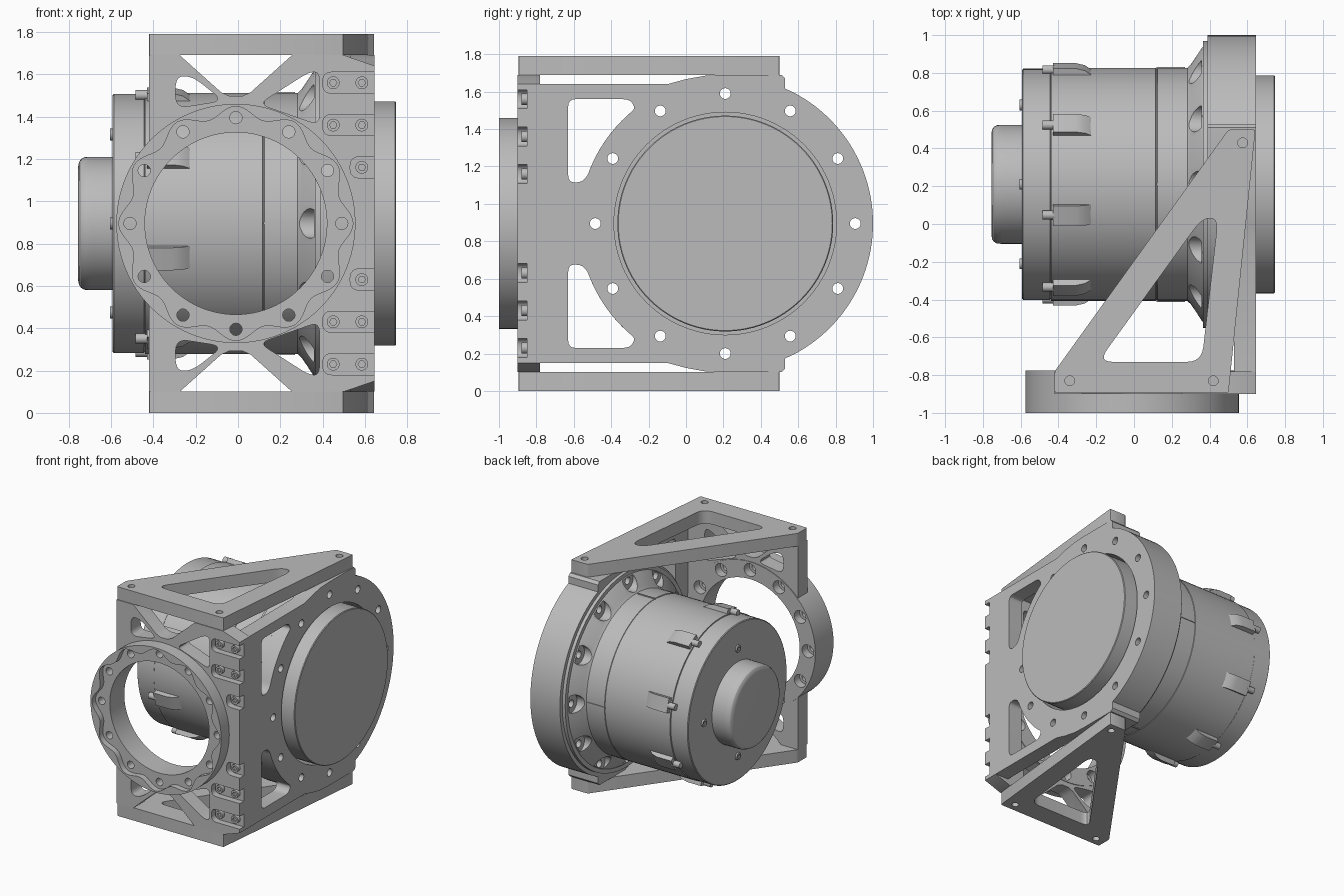
import bpy, bmesh
from math import sin, cos, pi, radians, acos
from mathutils import Matrix, Vector

if "Cube" in bpy.data.objects:
    bpy.data.objects.remove(bpy.data.objects["Cube"], do_unlink=True)

ZC = 0.895            # height of both bores
YM = 0.21             # motor axis in y
XR = -0.01            # front ring centre in x
MOTOR = (YM, ZC)
FRONT = (XR, ZC)

metal = bpy.data.materials.new("grey_metal")
metal.use_nodes = True
grey = (0.5, 0.5, 0.5, 1)
metal.diffuse_color = grey
metal.node_tree.nodes["Principled BSDF"].inputs["Base Color"].default_value = grey


# ---- 2D outlines ----
def circle(c, r, n=32, start=0.0, end=2 * pi):
    full = abs(end - start) >= 2 * pi - 1e-6
    steps = n if full else n - 1
    return [(c[0] + r * cos(start + (end - start) * i / steps),
             c[1] + r * sin(start + (end - start) * i / steps)) for i in range(n)]


def ring_points(c, r, n, phase=0.0):
    return circle(c, r, n, phase, phase + 2 * pi)


def flip(pts):
    """Mirror an outline about the bore height."""
    return [(u, 2 * ZC - v) for u, v in reversed(pts)]


def rounded(pts, r, n=6):
    """Replace every corner with a small curve."""
    out = []
    for i, p in enumerate(pts):
        p = Vector(p)
        a, b = Vector(pts[i - 1]) - p, Vector(pts[(i + 1) % len(pts)]) - p
        s = p + a.normalized() * min(r, a.length * 0.45)
        e = p + b.normalized() * min(r, b.length * 0.45)
        for k in range(n + 1):
            t = k / n
            out.append(tuple(s * (1 - t) ** 2 + p * 2 * t * (1 - t) + e * t * t))
    return out


# ---- solids ----
def loft(sections, axis):
    """Solid through (position, outline) sections along an axis."""
    def place(t, u, v):
        return {"X": (t, u, v), "Y": (u, t, v), "Z": (u, v, t)}[axis]

    def build(bm):
        loops = [[bm.verts.new(place(t, u, v)) for u, v in pts] for t, pts in sections]
        faces = [bm.faces.new(loops[0]), bm.faces.new(loops[-1])]
        n = len(loops[0])
        for a, b in zip(loops, loops[1:]):
            for i in range(n):
                j = (i + 1) % n
                faces.append(bm.faces.new((a[i], a[j], b[j], b[i])))
        bmesh.ops.recalc_face_normals(bm, faces=faces)
        return [v for loop in loops for v in loop]
    return build


def prism(pts, a, b, axis):
    return loft([(a, pts), (b, pts)], axis)


def turned(profile, n=96):
    """Round solid about the motor axis from (x, radius) pairs."""
    return loft([(x, circle(MOTOR, r, n)) for x, r in profile], "X")


def around(solid, angle):
    """Turn a solid built at the top of the motor to an angle about its axis."""
    def build(bm):
        verts = solid(bm)
        bmesh.ops.rotate(bm, cent=(0, YM, ZC), verts=verts,
                         matrix=Matrix.Rotation(angle, 3, "X"))
        return verts
    return build


def raw(name, solids):
    bm = bmesh.new()
    for s in solids:
        s(bm)
    mesh = bpy.data.meshes.new(name)
    bm.to_mesh(mesh)
    bm.free()
    mesh.materials.append(metal)
    ob = bpy.data.objects.new(name, mesh)
    bpy.context.collection.objects.link(ob)
    return ob


def part(name, solids, *cuts):
    """Object from solids, with groups of cutters taken out in turn."""
    ob = raw(name, solids)
    for group in cuts:
        cutter = raw("cutter", group)
        cutter.hide_render = True
        mod = ob.modifiers.new("cut", "BOOLEAN")
        mod.operation, mod.solver, mod.object = "DIFFERENCE", "EXACT", cutter
        dg = bpy.context.evaluated_depsgraph_get()
        mesh = bpy.data.meshes.new_from_object(ob.evaluated_get(dg))
        ob.modifiers.clear()
        ob.data = mesh
        bpy.data.objects.remove(cutter, do_unlink=True)
    bpy.ops.object.select_all(action="DESELECT")
    ob.select_set(True)
    bpy.context.view_layer.objects.active = ob
    bpy.ops.object.shade_smooth_by_angle(angle=radians(28))
    return ob


# ---- top and bottom gusset plates ----
gusset = rounded([(-0.42, -0.895), (0.5, -0.895), (0.643, 0.5), (0.5, 0.5), (-0.42, -0.78)], 0.012, 2)
gusset_window = rounded([(-0.19, -0.73), (0.358, -0.73), (0.445, 0.03), (0.36, 0.03)], 0.08)
gusset_bolts = [(-0.34, -0.83), (0.42, -0.83), (0.575, 0.43)]
for name, low, high in (("bottom_plate", 0.0, 0.1), ("top_plate", 1.69, 1.79)):
    part(name, [prism(gusset, low, high, "Z")],
         [prism(gusset_window, low - 0.1, high + 0.1, "Z")] +
         [prism(circle(p, 0.026, 20), low - 0.1, high + 0.1, "Z") for p in gusset_bolts])

# ---- front plate with braces, bore and corner pockets ----
top_edge = [(0.645, 1.64), (0.5, 1.69), (-0.42, 1.69)]
side_windows = [rounded([(-0.295, 1.44), (-0.295, 1.59), (-0.215, 1.59), (-0.07, 1.475)], 0.06),
                rounded([(0.385, 1.36), (0.385, 1.61), (0.335, 1.61), (0.10, 1.46)], 0.05)]
top_notch = [(-0.32, 1.73), (-0.08, 1.515), (-0.04, 1.497), (0.02, 1.497), (0.06, 1.515), (0.3, 1.73)]
pockets = [rounded([(left, z - 0.05), (0.7, z - 0.05), (0.7, z + 0.05), (left, z + 0.05)], 0.045)
           for left, z in ((0.4, 1.56), (0.4, 1.36), (0.53, 1.16))]


def both(outlines):
    return outlines + [flip(o) for o in outlines]


part("front_plate", [prism(top_edge + flip(top_edge), -0.9, -0.78, "Y")],
     [prism(circle(FRONT, 0.555, 96), -1.1, -0.6, "Y")],
     [prism(o, -1.1, -0.6, "Y") for o in both(side_windows + [top_notch])],
     [prism(o, -1.1, -0.85, "Y") for o in both(pockets)])

# ---- screws in the corner pockets ----
seats = [(0.45, 1.56), (0.585, 1.56), (0.45, 1.36), (0.585, 1.36), (0.585, 1.16)]
seats += flip(seats)
part("corner_screws", [prism(circle(p, 0.03, 24), -0.88, -0.84, "Y") for p in seats],
     [prism(circle(p, 0.017, 6), -0.95, -0.865, "Y") for p in seats])

# ---- front mounting ring with scalloped recess ----
scallop = []
for k in range(192):
    a = 2 * pi * k / 192
    r = 0.527 + 0.026 * cos(12 * a)
    scallop.append((XR + r * cos(a), ZC + r * sin(a)))
ring_bolts = ring_points(FRONT, 0.5, 12)
part("front_ring", [prism(circle(FRONT, 0.565, 96), -1.0, -0.775, "Y")],
     [prism(circle(FRONT, 0.43, 96), -1.2, -0.6, "Y")],
     [prism(scallop, -1.2, -0.955, "Y")],
     [prism(circle(p, 0.029, 20), -1.2, -0.6, "Y") for p in ring_bolts],
     [prism(circle(p, 0.05, 24), -0.84, -0.6, "Y") for p in ring_bolts])

# ---- side plate, thickened into a housing around the motor flange ----
rim = acos(0.32 / 0.79)
shoulder = [(0.53, 1.616), (0.53, 1.67), (0.51, 1.69), (0.2, 1.69)]
upper = shoulder + [(0.1, 1.685), (0.0, 1.667), (-0.1, 1.64), (-0.785, 1.64)]
nose = circle(MOTOR, 0.79, 48, -rim, rim)
plate_outline = nose[1:-1] + upper + flip(upper)
housing_outline = nose[1:-1] + shoulder + circle(MOTOR, 0.78, 48, pi / 2 + 0.1, 1.5 * pi - 0.1) + flip(shoulder)
arc = circle(MOTOR, 0.78, 10, radians(128), radians(161))
window = rounded([(-0.63, 1.56), (-0.30, 1.56)] + arc + [(-0.56, 1.115), (-0.63, 1.115)], 0.04, 4)
motor_bolts = ring_points(MOTOR, 0.695, 12)
bolt_cuts = [prism(circle(p, 0.029, 20), 0.2, 0.8, "X") for p in motor_bolts]
bore = [prism(circle(MOTOR, 0.595, 96), 0.2, 0.8, "X")]
part("side_plate", [prism(plate_outline, 0.53, 0.645, "X")], bore, bolt_cuts,
     [prism(o, 0.3, 0.8, "X") for o in both([window])])
part("motor_housing", [prism(housing_outline, 0.39, 0.53, "X")], bore, bolt_cuts)

# ---- output disc ----
part("output_disc", [turned([(0.39, 0.577), (0.742, 0.577), (0.747, 0.572)])])

# ---- motor body: flange, relieved cone, barrel, end cap, rear hub ----
part("motor_flange", [turned([(0.365, 0.76), (0.39, 0.76)])], bolt_cuts)
part("motor_cone", [turned([(0.28, 0.615), (0.30, 0.635), (0.355, 0.72), (0.367, 0.73)])],
     [prism(circle(p, 0.07, 28), 0.2, 0.358, "X") for p in motor_bolts], bolt_cuts)
part("motor_barrel", [turned([(-0.44, 0.617), (0.115, 0.617), (0.117, 0.613), (0.123, 0.613),
                              (0.125, 0.617), (0.285, 0.617)])])
part("end_cap", [turned([(-0.592, 0.606), (-0.587, 0.612), (-0.445, 0.612), (-0.438, 0.606)])])
part("rear_hub", [turned([(-0.755, 0.27), (-0.751, 0.29), (-0.742, 0.304), (-0.725, 0.313),
                          (-0.70, 0.315), (-0.59, 0.315)], 64)])

# ---- clamping lugs and screws around the barrel ----
lug = prism([(-0.43, ZC + 0.58), (-0.43, ZC + 0.65), (-0.31, ZC + 0.65),
             (-0.26, ZC + 0.638), (-0.22, ZC + 0.61), (-0.22, ZC + 0.58)], 0, 1, "Y")


def lug_block(bm):
    """The lug profile, centred across the barrel."""
    verts = lug(bm)
    for v in verts:
        v.co.y = YM - 0.055 + 0.11 * v.co.y
    return verts


lug_angles = [radians(15 + 45 * k) for k in range(8)]
lug_screw = prism(circle((YM, ZC + 0.628), 0.024, 16), -0.485, -0.42, "X")
part("clamp_lugs", [around(lug_block, a) for a in lug_angles])
part("clamp_screws", [around(lug_screw, a) for a in lug_angles])

# ---- small screws on the end cap ----
part("end_cap_screws", [prism(circle(p, 0.028, 16), -0.605, -0.58, "X")
                        for p in ring_points(MOTOR, 0.42, 4)],
     [prism(circle(p, 0.015, 6), -0.7, -0.597, "X") for p in ring_points(MOTOR, 0.42, 4)])

# ---- raised index keys on the barrel ----
key = prism([(YM - 0.006, ZC + 0.6), (YM + 0.006, ZC + 0.6),
             (YM + 0.006, ZC + 0.622), (YM - 0.006, ZC + 0.622)], 0.12, 0.27, "X")
part("index_keys", [around(key, k * pi / 2) for k in range(4)])
